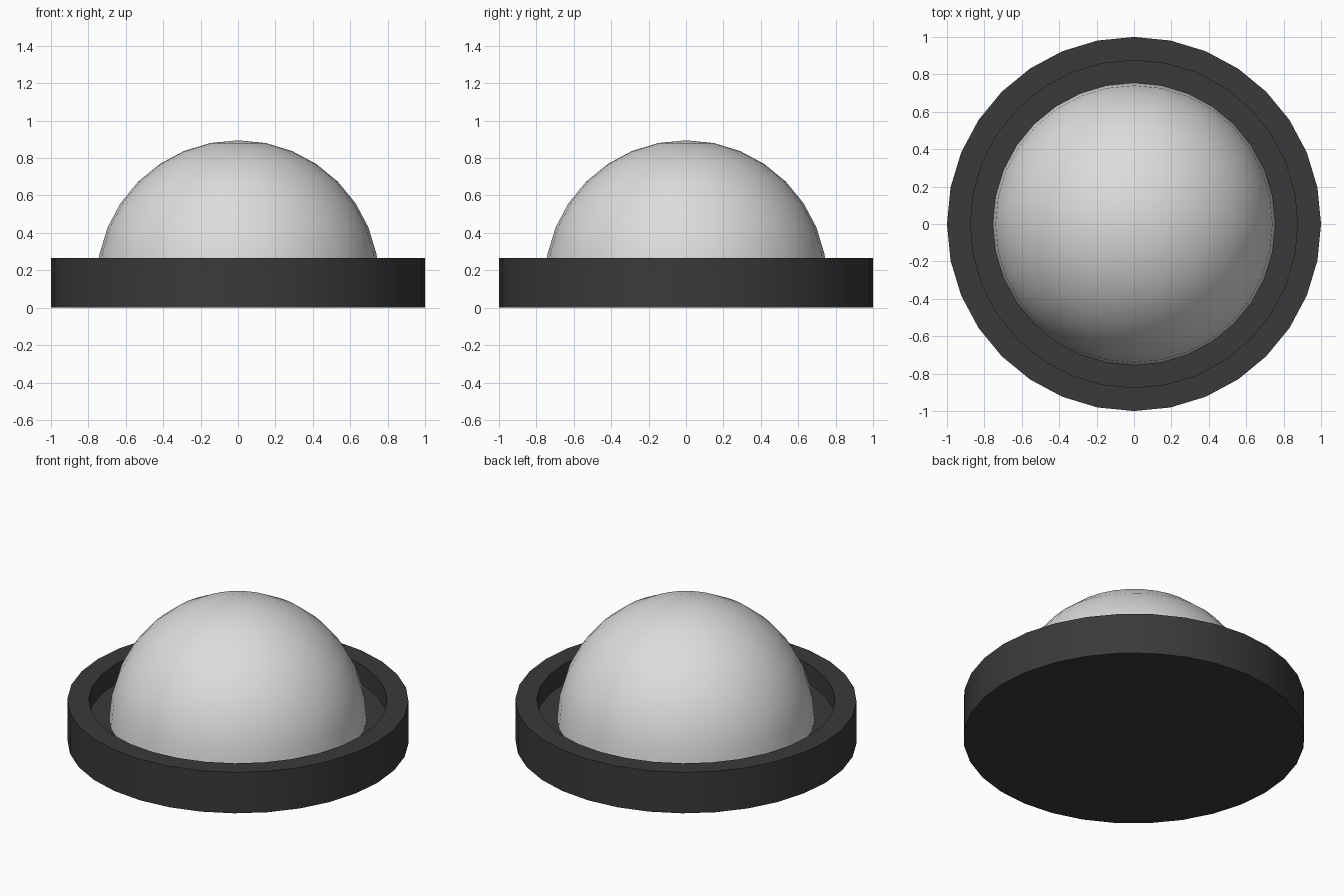
import bpy, bmesh, math

if "Cube" in bpy.data.objects:
    bpy.data.objects.remove(bpy.data.objects["Cube"])

SEG = 32


def material(name, v):
    m = bpy.data.materials.new(name)
    m.diffuse_color = (v, v, v, 1)
    m.use_nodes = True
    m.node_tree.nodes["Principled BSDF"].inputs["Base Color"].default_value = m.diffuse_color
    return m


def lathe(name, profile, mat):
    """Revolve (radius, z) points around z; radius 0 makes a pole."""
    bm = bmesh.new()
    rings = []
    for r, z in profile:
        n = 1 if r == 0 else SEG
        rings.append([bm.verts.new((r * math.cos(2 * math.pi * i / SEG),
                                    r * math.sin(2 * math.pi * i / SEG), z)) for i in range(n)])
    for a, b in zip(rings, rings[1:]):
        for i in range(SEG):
            j = (i + 1) % SEG
            loop = [a[i % len(a)], a[j % len(a)], b[j % len(b)], b[i % len(b)]]
            bm.faces.new(list(dict.fromkeys(loop)))
    bmesh.ops.recalc_face_normals(bm, faces=bm.faces)
    me = bpy.data.meshes.new(name)
    bm.to_mesh(me)
    bm.free()
    me.materials.append(mat)
    ob = bpy.data.objects.new(name, me)
    bpy.context.collection.objects.link(ob)
    bpy.ops.object.select_all(action='DESELECT')
    ob.select_set(True)
    bpy.context.view_layer.objects.active = ob
    bpy.ops.object.shade_smooth_by_angle(angle=math.radians(35))
    return ob


FLOOR, R = 0.14, 0.755

# Round tray with a raised rim
lathe("base_tray", [(0, 0), (1, 0), (1, 0.265), (0.875, 0.265), (0.875, FLOOR), (0, FLOOR)],
      material("dark grey", 0.042))

# Half-sphere dome resting on the tray floor
dome = [(R * math.cos(k * math.pi / 16), FLOOR + R * math.sin(k * math.pi / 16)) for k in range(8)]
lathe("dome", dome + [(0, FLOOR + R)], material("light grey", 0.72))
